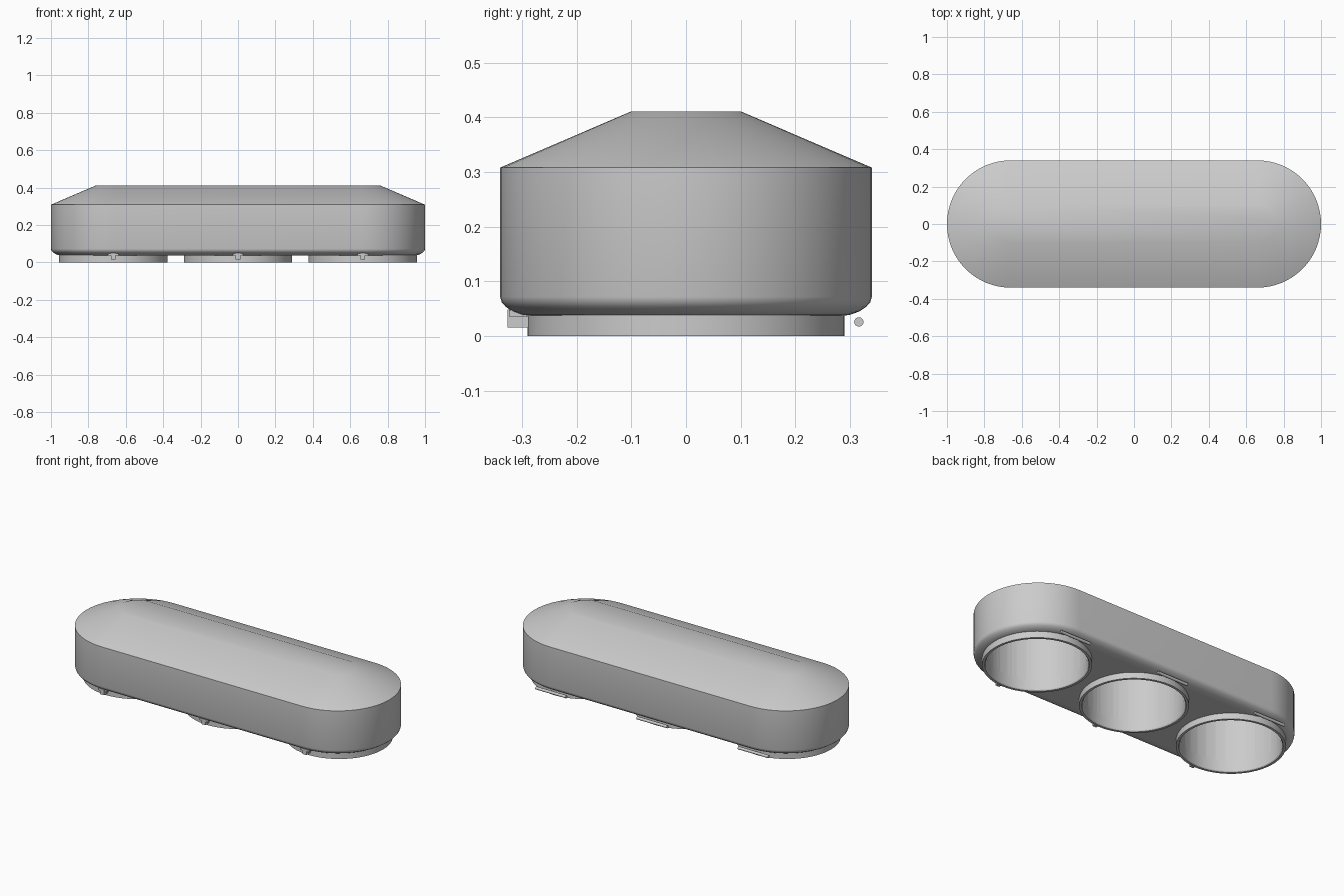
import bpy, bmesh, math

if "Cube" in bpy.data.objects:
    bpy.data.objects.remove(bpy.data.objects["Cube"])

CENTRES = (-0.667, 0.0, 0.667)


def finish(bm, name, angle=30):
    bmesh.ops.recalc_face_normals(bm, faces=bm.faces)
    me = bpy.data.meshes.new(name)
    bm.to_mesh(me)
    bm.free()
    ob = bpy.data.objects.new(name, me)
    bpy.context.collection.objects.link(ob)
    smooth(ob, angle)
    return ob


def smooth(ob, angle=30):
    bpy.ops.object.select_all(action='DESELECT')
    ob.select_set(True)
    bpy.context.view_layer.objects.active = ob
    bpy.ops.object.shade_smooth_by_angle(angle=math.radians(angle))


def bridge(bm, a, b):
    n = len(a)
    for i in range(n):
        bm.faces.new((a[i], a[(i + 1) % n], b[(i + 1) % n], b[i]))


def stadium(bm, r, z, half=0.66, steps=32):
    pts = []
    for side, start in ((1, -90), (-1, 90)):
        for i in range(steps + 1):
            t = math.radians(start + 180 * i / steps)
            pts.append(bm.verts.new((side * half + r * math.cos(t), r * math.sin(t), z)))
    return pts


def lathe_ring(name, x, profile, n=64):
    bm = bmesh.new()
    loops = [[bm.verts.new((x + r * math.cos(2 * math.pi * i / n),
                            r * math.sin(2 * math.pi * i / n), z)) for i in range(n)]
             for r, z in profile]
    for k in range(len(loops)):
        bridge(bm, loops[k], loops[(k + 1) % len(loops)])
    return finish(bm, name)


def box(name, size, loc):
    bm = bmesh.new()
    bmesh.ops.create_cube(bm, size=1)
    for v in bm.verts:
        v.co = [v.co[i] * size[i] + loc[i] for i in range(3)]
    return finish(bm, name)


# Housing: rounded lower edge, straight wall, chamfered top
bm = bmesh.new()
profile = [(0.28, 0.036), (0.30, 0.039), (0.317, 0.045), (0.33, 0.054),
           (0.337, 0.062), (0.34, 0.072), (0.34, 0.308), (0.10, 0.411)]
loops = [stadium(bm, r, z) for r, z in profile]
for a, b in zip(loops, loops[1:]):
    bridge(bm, a, b)
bm.faces.new(loops[0])
bm.faces.new(loops[-1])
housing = finish(bm, "housing", 25)

# Three round wells cut up from below
for x in CENTRES:
    bpy.ops.mesh.primitive_cylinder_add(vertices=64, radius=0.274, depth=0.425,
                                        location=(x, 0, 0.1125))
    cutter = bpy.context.object
    cutter.name = "well_cutter"
    cutter.hide_render = True
    mod = housing.modifiers.new("well", 'BOOLEAN')
    mod.operation = 'DIFFERENCE'
    mod.solver = 'EXACT'
    mod.object = cutter
    bpy.context.view_layer.objects.active = housing
    bpy.ops.object.modifier_apply(modifier="well")
    bpy.data.objects.remove(cutter)
smooth(housing, 25)

for i, x in enumerate(CENTRES):
    # Rim ring around each well
    lathe_ring(f"rim_ring_{i}", x, [(0.272, 0.07), (0.272, 0.006), (0.276, 0.0),
                                    (0.29, 0.0), (0.29, 0.07)])
    # Front latch: stem and flange
    box(f"latch_stem_{i}", (0.026, 0.04, 0.033), (x, -0.306, 0.0325))
    box(f"latch_flange_{i}", (0.055, 0.036, 0.012), (x, -0.306, 0.042))
    # Rear hinge pin
    bpy.ops.mesh.primitive_cylinder_add(vertices=20, radius=0.0085, depth=0.2,
                                        location=(x, 0.316, 0.026),
                                        rotation=(0, math.pi / 2, 0))
    bpy.context.object.name = f"hinge_pin_{i}"
    smooth(bpy.context.object)
